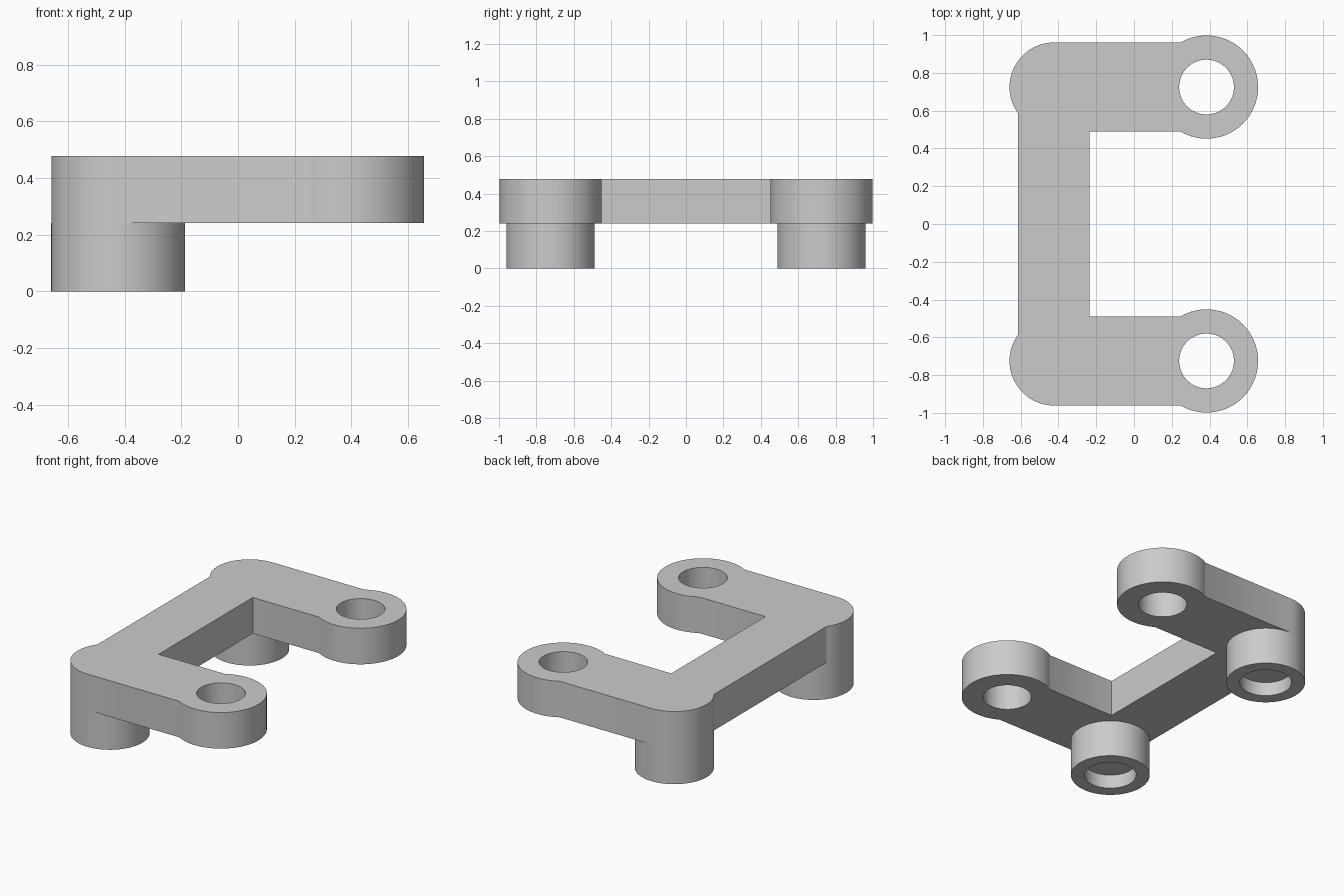
import bpy, bmesh
from math import pi, acos, cos, sin

cube = bpy.data.objects.get("Cube")
if cube:
    bpy.data.objects.remove(cube)

GREY = (0.6, 0.6, 0.6, 1)
grey = bpy.data.materials.new("plain grey")
grey.use_nodes = True
grey.diffuse_color = GREY
grey.node_tree.nodes["Principled BSDF"].inputs["Base Color"].default_value = GREY

# Shared dimensions
ARM_Y = 0.725
POST_X, POST_R = -0.423, 0.236
EYE_X, EYE_R, HOLE_R = 0.384, 0.273, 0.145
BAR_OUT, BAR_IN = -0.613, -0.235
PLATE_Z, TOP_Z = 0.241, 0.478
RECESS_R, RECESS_DEPTH = 0.155, 0.09


def arc(x, y, r, start, end, n):
    angles = [start + (end - start) * i / n for i in range(n + 1)]
    return [(x + r * cos(a), y + r * sin(a)) for a in angles]


def finish(obj):
    bpy.ops.object.select_all(action='DESELECT')
    obj.select_set(True)
    bpy.context.view_layer.objects.active = obj
    if obj.type == 'CURVE':
        bpy.ops.object.convert(target='MESH')
        obj = bpy.context.object
        # Weld the caps to the walls
        bm = bmesh.new()
        bm.from_mesh(obj.data)
        bmesh.ops.remove_doubles(bm, verts=bm.verts, dist=0.0001)
        bmesh.ops.recalc_face_normals(bm, faces=bm.faces)
        bm.to_mesh(obj.data)
        bm.free()
    bpy.ops.object.shade_smooth_by_angle(angle=pi / 6)


# Bracket plate: half outline with rounded corner and eye, mirrored front to back
corner = acos((POST_X - BAR_OUT) / POST_R)
neck = pi - acos((EYE_R ** 2 - POST_R ** 2) ** 0.5 / EYE_R)
half = arc(POST_X, ARM_Y, POST_R, pi + corner, pi / 2, 32)
half += arc(EYE_X, ARM_Y, EYE_R, neck, -neck, 64)
half.append((BAR_IN, ARM_Y - POST_R))
outline = half + [(x, -y) for x, y in reversed(half)]
holes = [arc(EYE_X, s * ARM_Y, HOLE_R, 0, 2 * pi, 64)[:-1] for s in (1, -1)]

curve = bpy.data.curves.new("bracket_plate", 'CURVE')
curve.dimensions = '2D'
curve.fill_mode = 'BOTH'
curve.extrude = (TOP_Z - PLATE_Z) / 2
for loop in [outline] + holes:
    spline = curve.splines.new('POLY')
    spline.points.add(len(loop) - 1)
    for point, (x, y) in zip(spline.points, loop):
        point.co = (x, y, 0, 1)
    spline.use_cyclic_u = True
curve.materials.append(grey)
plate = bpy.data.objects.new("bracket_plate", curve)
plate.location.z = (TOP_Z + PLATE_Z) / 2
bpy.context.collection.objects.link(plate)
finish(plate)

# Round posts with a blind recess underneath, open where they meet the plate
for name, side in (("front_post", -1), ("back_post", 1)):
    bm = bmesh.new()
    bmesh.ops.create_cone(bm, cap_ends=True, segments=64, radius1=POST_R,
                          radius2=POST_R, depth=PLATE_Z)
    bmesh.ops.translate(bm, verts=bm.verts, vec=(0, 0, PLATE_Z / 2))
    bm.normal_update()
    top = [f for f in bm.faces if f.normal.z > 0.9]
    base = [f for f in bm.faces if f.normal.z < -0.9]
    bmesh.ops.delete(bm, geom=top, context='FACES_ONLY')
    bmesh.ops.inset_region(bm, faces=base, thickness=POST_R - RECESS_R)
    ceiling = bmesh.ops.extrude_face_region(bm, geom=base)["geom"]
    bmesh.ops.delete(bm, geom=base, context='FACES_ONLY')
    bmesh.ops.translate(bm, vec=(0, 0, RECESS_DEPTH),
                        verts=[v for v in ceiling if isinstance(v, bmesh.types.BMVert)])
    bmesh.ops.recalc_face_normals(bm, faces=bm.faces)
    mesh = bpy.data.meshes.new(name)
    bm.to_mesh(mesh)
    bm.free()
    mesh.materials.append(grey)
    post = bpy.data.objects.new(name, mesh)
    post.location = (POST_X, side * ARM_Y, 0)
    bpy.context.collection.objects.link(post)
    finish(post)
